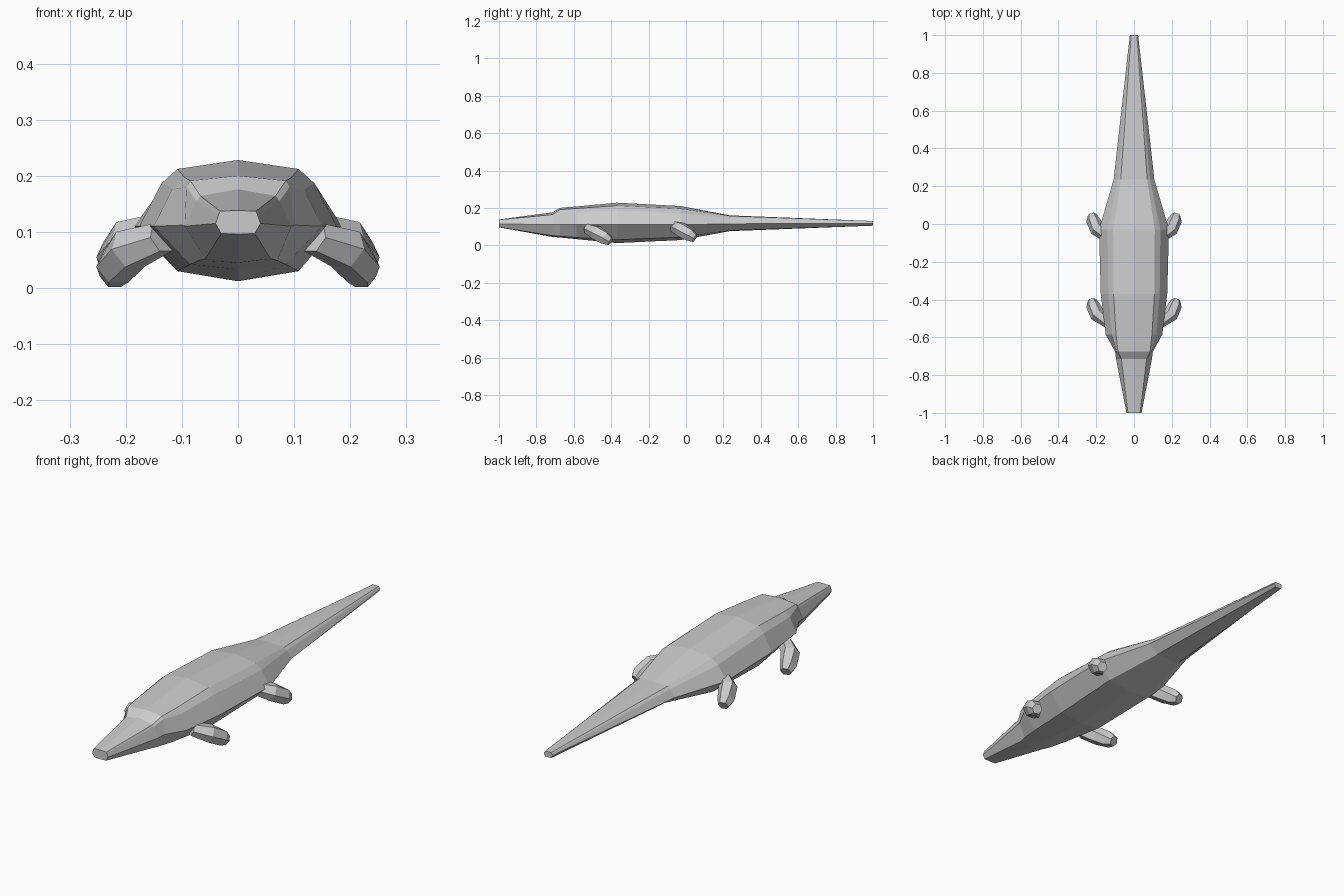
import bpy, bmesh
from math import cos, sin, tau
from mathutils import Vector

if "Cube" in bpy.data.objects:
    bpy.data.objects.remove(bpy.data.objects["Cube"])


def loft(name, rings):
    """Skin a list of closed rings and cap both ends."""
    bm = bmesh.new()
    rows = [[bm.verts.new(p) for p in ring] for ring in rings]
    n = len(rows[0])
    for a, b in zip(rows, rows[1:]):
        for i in range(n):
            j = (i + 1) % n
            bm.faces.new((a[i], a[j], b[j], b[i]))
    bm.faces.new(rows[0])
    bm.faces.new(rows[-1])
    bmesh.ops.recalc_face_normals(bm, faces=bm.faces)
    mesh = bpy.data.meshes.new(name)
    bm.to_mesh(mesh)
    bm.free()
    ob = bpy.data.objects.new(name, mesh)
    bpy.context.collection.objects.link(ob)
    return ob


# Body, snout to tail: y, top z, (back edge), (shoulder), (side), (belly edge), bottom z
stations = [
    (-1.0, .138, (.032, .137), (.035, .13), (.04, .115), (.03, .097), .096),
    (-.715, .176, (.067, .164), (.074, .155), (.095, .11), (.058, .052), .045),
    (-.675, .20, (.085, .191), (.092, .180), (.10, .112), (.07, .049), .042),
    (-.585, .208, (.095, .197), (.118, .175), (.15, .11), (.085, .042), .033),
    (-.37, .228, (.108, .212), (.136, .187), (.176, .11), (.108, .03), .012),
    (-.03, .21, (.110, .196), (.140, .172), (.185, .11), (.115, .043), .028),
    (.235, .16, (.07, .157), (.085, .147), (.108, .115), (.06, .079), .076),
    (1.0, .13, (.015, .13), (.018, .126), (.022, .118), (.015, .105), .105),
]


def section(y, top, *rest):
    half, bottom = rest[:-1], rest[-1]
    return ([(0, y, top)] + [(x, y, z) for x, z in half] + [(0, y, bottom)]
            + [(-x, y, z) for x, z in reversed(half)])


loft("body", [section(*s) for s in stations])


# Legs: hexagonal tapered limbs swept outwards, back and down
def leg(name, side, dy, dz):
    path = [((.135, -.525, .092), .030, (.06, .06, -.03)),
            ((.192, -.482, .071), .040, (.06, .09, -.05)),
            ((.217, -.432, .040), .037, (.03, .10, -.06)),
            ((.223, -.405, .022), .024, (.03, .10, -.06))]
    rings = []
    for c, r, d in path:
        d = Vector(d).normalized()
        u = d.cross(Vector((0, 0, 1))).normalized()
        v = d.cross(u)
        ring = []
        for k in range(6):
            a = tau * k / 6
            p = Vector(c) + (u * cos(a) + v * sin(a)) * r
            ring.append((p.x * side, p.y + dy, max(p.z, .002) + dz))
        rings.append(ring)
    loft(name, rings)


for side, label in ((1, "right"), (-1, "left")):
    leg("front_leg_" + label, side, 0, -.002)
    leg("hind_leg_" + label, side, .452, .015)
